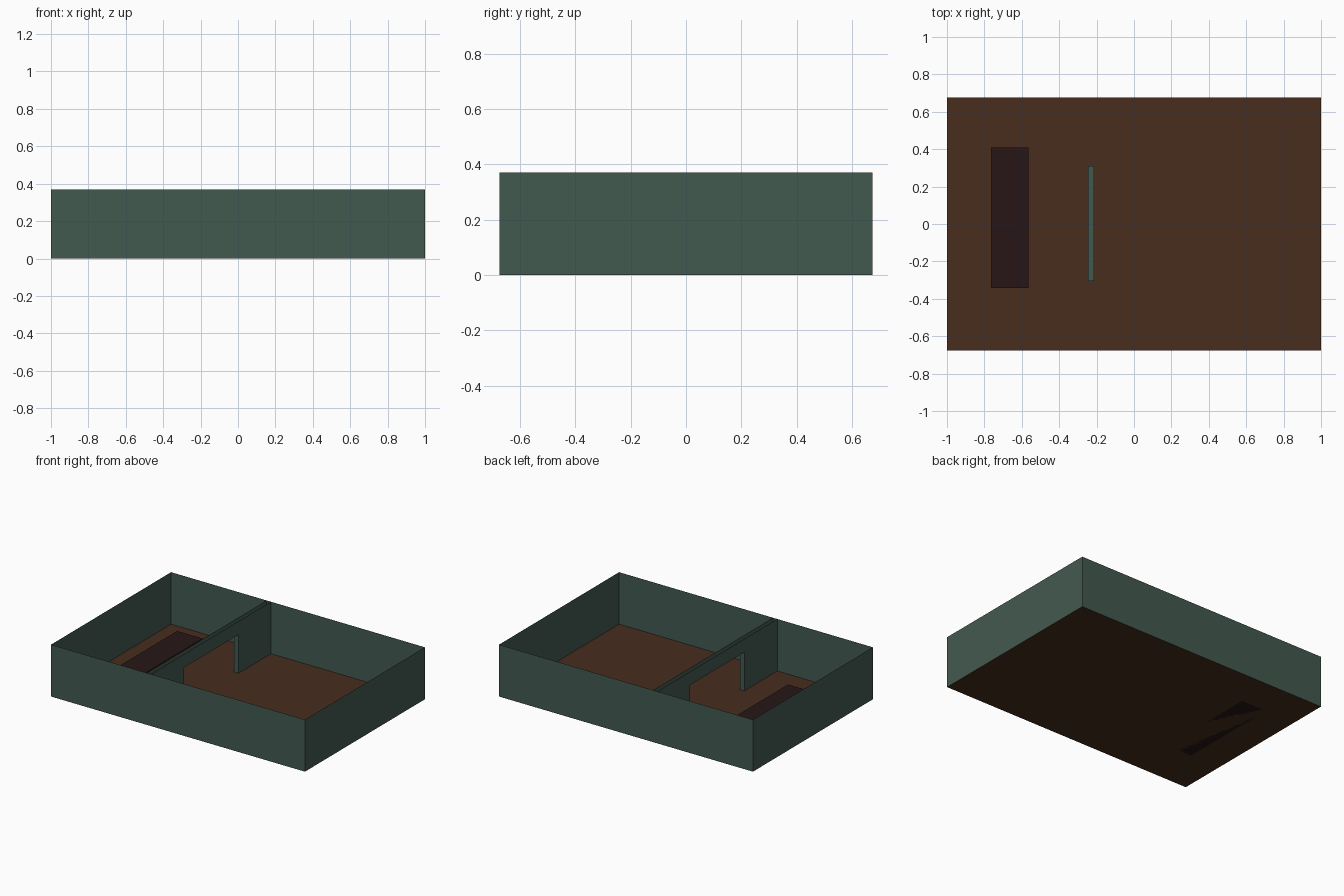
import bpy

if "Cube" in bpy.data.objects:
    bpy.data.objects.remove(bpy.data.objects["Cube"])

X, Y, H = 1.0, 0.675, 0.37          # room half sizes and wall height
PX0, PX1 = -0.247, -0.213           # two skins of the partition
DY0, DY1, DH = -0.305, 0.31, 0.275  # doorway


def material(name, rgb):
    m = bpy.data.materials.new(name)
    m.diffuse_color = (*rgb, 1)
    m.use_nodes = True
    m.node_tree.nodes["Principled BSDF"].inputs["Base Color"].default_value = m.diffuse_color
    return m


def build(name, faces, mat):
    """Object from a list of polygons, sharing no vertices (flat sheets)."""
    verts, polys = [], []
    for f in faces:
        polys.append(range(len(verts), len(verts) + len(f)))
        verts += f
    me = bpy.data.meshes.new(name)
    me.from_pydata(verts, [], [list(p) for p in polys])
    me.materials.append(mat)
    ob = bpy.data.objects.new(name, me)
    bpy.context.collection.objects.link(ob)
    return ob


green = material("wall_green", (0.055, 0.1, 0.08))
brown = material("floor_brown", (0.065, 0.026, 0.013))
dark = material("bench_dark", (0.02, 0.008, 0.008))

# Floor sheet
corners = [(-X, -Y), (X, -Y), (X, Y), (-X, Y)]
build("floor", [[(x, y, 0) for x, y in corners]], brown)

# Thin outer walls
walls = []
for a, b in zip(corners, corners[1:] + corners[:1]):
    walls.append([(*a, 0), (*b, 0), (*b, H), (*a, H)])
build("outer_walls", walls, green)

# Hollow partition: two skins with a doorway cut out, open at the top
profile = [(-Y, 0), (DY0, 0), (DY0, DH), (DY1, DH),
           (DY1, 0), (Y, 0), (Y, H), (-Y, H)]
skins = [[(PX1, y, z) for y, z in profile],
         [(PX0, y, z) for y, z in reversed(profile)]]
# Doorway lining: jambs and head
for (y0, z0), (y1, z1) in zip(profile[1:4], profile[2:5]):
    skins.append([(PX0, y0, z0), (PX1, y0, z0), (PX1, y1, z1), (PX0, y1, z1)])
build("partition", skins, green)

# Low dark bench in the small room
bpy.ops.mesh.primitive_cube_add(size=1, location=(-0.665, 0.033, 0.058))
bench = bpy.context.object
bench.name = "bench"
bench.scale = (0.2, 0.75, 0.116)
bench.data.materials.append(dark)
